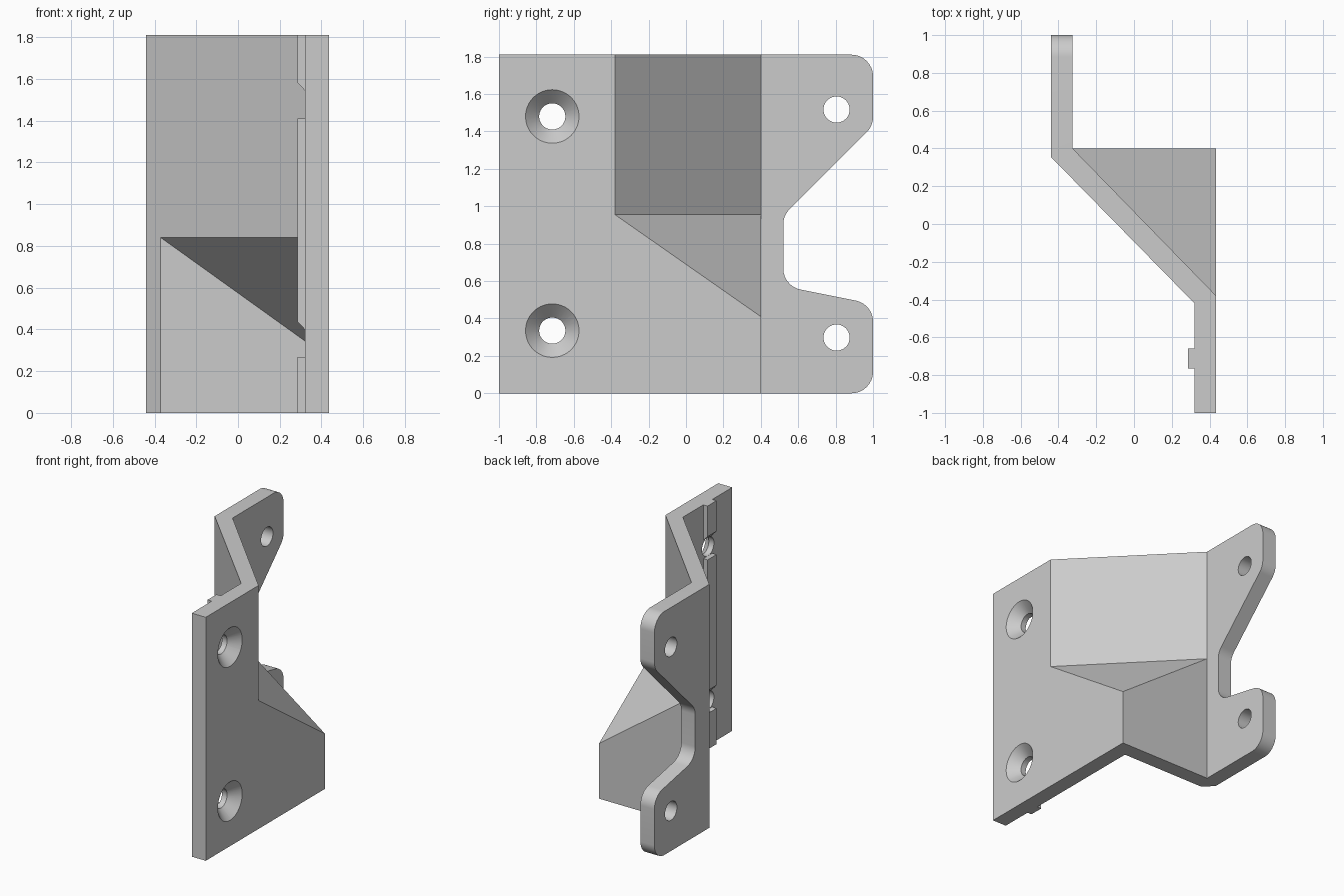
import bpy, bmesh
from math import radians, tan
from mathutils import Vector, Matrix

if "Cube" in bpy.data.objects:
    bpy.data.objects.remove(bpy.data.objects["Cube"])

HEIGHT = 1.81
OVER = 0.1                      # extra length trimmed away later


def add_object(name, bm):
    bmesh.ops.recalc_face_normals(bm, faces=bm.faces)
    mesh = bpy.data.meshes.new(name)
    bm.to_mesh(mesh)
    bm.free()
    obj = bpy.data.objects.new(name, mesh)
    bpy.context.collection.objects.link(obj)
    return obj


def prism(name, points, axis, low, high, top=None):
    """Extrude a 2D outline along an axis; top(x, y) may slope the upper end."""
    place = {"x": lambda a, b, c: (c, a, b),
             "y": lambda a, b, c: (a, c, b),
             "z": lambda a, b, c: (a, b, c)}[axis]
    bm = bmesh.new()
    lower = [bm.verts.new(place(a, b, low)) for a, b in points]
    upper = [bm.verts.new(place(a, b, top(a, b) if top else high)) for a, b in points]
    bm.faces.new(lower)
    bm.faces.new(upper)
    for i in range(len(points)):
        j = (i + 1) % len(points)
        bm.faces.new((lower[i], lower[j], upper[j], upper[i]))
    return add_object(name, bm)


def cone_x(name, y, z, x0, x1, r0, r1):
    """Cylinder or cone lying along x."""
    bm = bmesh.new()
    bmesh.ops.create_cone(bm, cap_ends=True, segments=64, radius1=r0, radius2=r1,
                          depth=x1 - x0)
    bm.transform(Matrix.Translation(((x0 + x1) / 2, y, z)) @ Matrix.Rotation(radians(90), 4, "Y"))
    return add_object(name, bm)


def combine(target, tool, operation):
    """Apply a boolean and discard the tool."""
    mod = target.modifiers.new(operation, "BOOLEAN")
    mod.object, mod.operation, mod.solver = tool, operation, "EXACT"
    bpy.context.view_layer.objects.active = target
    bpy.ops.object.modifier_apply(modifier=mod.name)
    bpy.data.objects.remove(tool)


def rounded(corners, steps=10):
    """Outline with circular fillets; corners are (a, b, radius)."""
    out = []
    for i, (a, b, r) in enumerate(corners):
        p = Vector((a, b))
        if not r:
            out.append(p)
            continue
        u = (Vector(corners[i - 1][:2]) - p).normalized()
        v = (Vector(corners[(i + 1) % len(corners)][:2]) - p).normalized()
        reach = r / tan(u.angle(v) / 2)
        bisector = (u + v).normalized()
        center = p + bisector * (reach / u.dot(bisector))
        start, end = p + u * reach - center, p + v * reach - center
        out += [center + start.lerp(end, k / steps).normalized() * r
                for k in range(steps + 1)]
    return out


# Bent plate: front flange, diagonal web and rear flange
bracket = prism("offset_bracket", [
    (0.435, -1), (0.435, -0.38), (-0.325, 0.4), (-0.325, 1.1),
    (-0.44, 1.1), (-0.44, 0.355), (0.32, -0.42), (0.32, -1)],
    "z", -OVER, HEIGHT + OVER)

# Hollow corner gusset with a sloping roof
gusset = prism("gusset", [(0.435, 0.4), (0.435, -0.4), (-0.345, 0.4)], "z", -1.5 * OVER, 1,
               lambda x, y: 0.41 - 0.717 * (x - 0.435) - 0.699 * (y - 0.4))
combine(bracket, gusset, "UNION")
hollow = prism("hollow", [(0.32, 0.284), (0.32, -0.42), (0.2, -0.42), (-0.45, 0.284)],
               "z", -2 * OVER, 1,
               lambda x, y: 0.345 - 0.717 * (x - 0.32) - 0.703 * (y - 0.284))
combine(bracket, hollow, "DIFFERENCE")

# Locating rib, interrupted at the screw holes, with chamfered lower ends
for low, high in ((-OVER, 0.268), (0.4, 1.41), (1.545, HEIGHT + OVER)):
    rib = prism("rib", [(0.285, low + 0.038), (0.32, low), (0.36, low),
                        (0.36, high), (0.285, high)], "y", -0.765, -0.66)
    combine(bracket, rib, "UNION")

# Side silhouette with the notched rear flange
R = 0.115
outline = rounded([(-1.2, 0, 0), (1, 0, R), (1, 0.477, R), (0.52, 0.573, R),
                   (0.52, 0.95, R), (1, 1.43, R), (1, HEIGHT, R), (-1.2, HEIGHT, 0)])
combine(bracket, prism("silhouette", outline, "x", -0.6, 0.6), "INTERSECT")

# Countersunk front holes and plain rear holes
for z in (0.335, 1.48):
    combine(bracket, cone_x("bore", -0.715, z, 0.2, 0.5, 0.07, 0.07), "DIFFERENCE")
    combine(bracket, cone_x("sink", -0.715, z, 0.355, 0.455, 0.063, 0.163), "DIFFERENCE")
for z in (0.298, 1.517):
    combine(bracket, cone_x("bore", 0.805, z, -0.6, -0.2, 0.07, 0.07), "DIFFERENCE")

# Grey material
grey = bpy.data.materials.new("plain grey")
grey.use_nodes = True
color = (0.6, 0.6, 0.6, 1)
grey.diffuse_color = color
grey.node_tree.nodes["Principled BSDF"].inputs["Base Color"].default_value = color
bracket.data.materials.clear()
bracket.data.materials.append(grey)

# Smooth the fillets and holes only
for obj in bpy.context.selected_objects:
    obj.select_set(False)
bracket.select_set(True)
bpy.context.view_layer.objects.active = bracket
bpy.ops.object.shade_smooth_by_angle(angle=radians(20))
